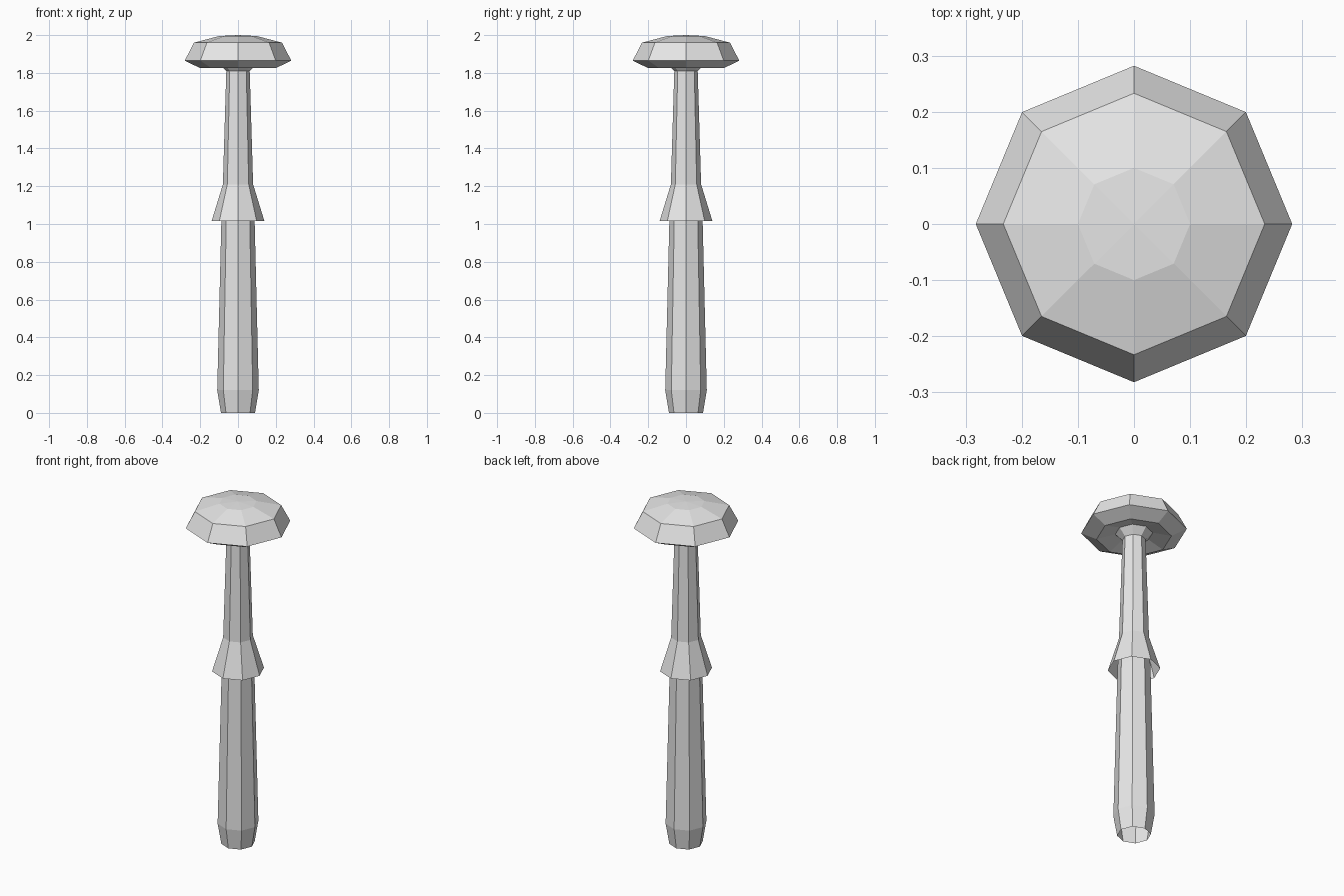
import bpy, bmesh, math

SIDES = 8

cube = bpy.data.objects.get("Cube")
if cube:
    bpy.data.objects.remove(cube, do_unlink=True)

grey = bpy.data.materials.new("plain_grey")
grey.use_nodes = True
colour = (0.8, 0.8, 0.8, 1)
grey.diffuse_color = colour
grey.node_tree.nodes["Principled BSDF"].inputs["Base Color"].default_value = colour


def lathe(name, profile):
    """Sweep (radius, height) points round z in flat facets; radius 0 makes a tip."""
    bm = bmesh.new()
    rings = []
    for r, z in profile:
        count = SIDES if r > 0 else 1
        rings.append([bm.verts.new((r * math.cos(math.tau * i / SIDES),
                                    r * math.sin(math.tau * i / SIDES), z))
                      for i in range(count)])
    for low, high in zip(rings, rings[1:]):
        for i in range(SIDES):
            j = (i + 1) % SIDES
            corners = [low[i], low[j]]
            corners += [high[j], high[i]] if len(high) > 1 else [high[0]]
            bm.faces.new(corners)
    mesh = bpy.data.meshes.new(name)
    bm.to_mesh(mesh)
    bm.free()
    mesh.materials.append(grey)
    obj = bpy.data.objects.new(name, mesh)
    bpy.context.collection.objects.link(obj)
    return obj


# Lower stem, open at the foot and running up inside the skirt
lathe("lower_stem", [(0.09, 0), (0.11, 0.12), (0.088, 1.02), (0.08, 1.2)])

# Skirt flowing into the upper stem, flared where it meets the cap
lathe("skirt_and_upper_stem",
      [(0.14, 1.015), (0.08, 1.21), (0.062, 1.81), (0.1, 1.85)])

# Cap with a shallow hollow underneath
lathe("cap", [(0.1, 1.85), (0.2, 1.825), (0.282, 1.865),
              (0.233, 1.96), (0.1, 1.995), (0, 2.0)])
